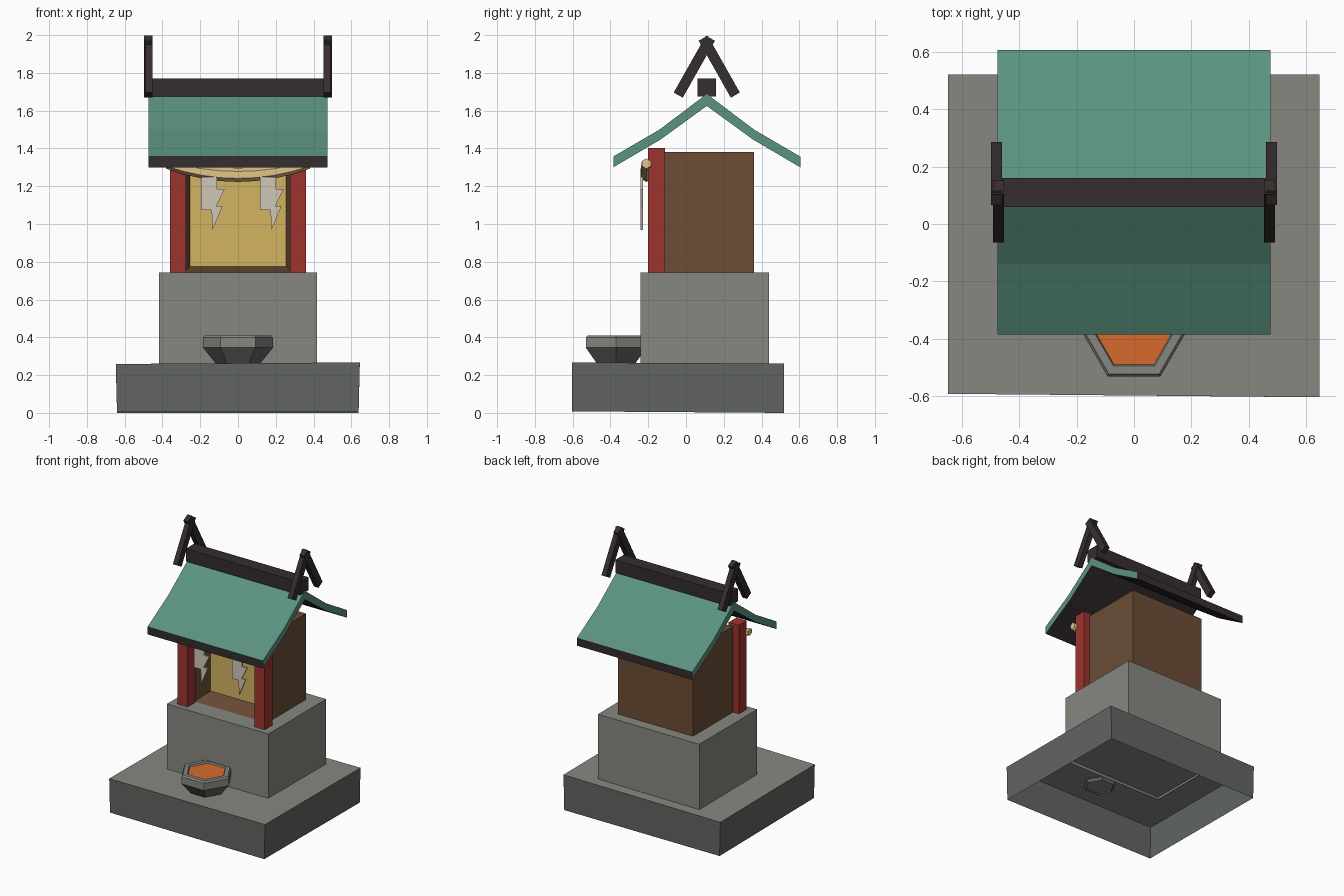
import bpy, bmesh, math
from mathutils import Matrix

if "Cube" in bpy.data.objects:
    bpy.data.objects.remove(bpy.data.objects["Cube"])


def material(name, r, g, b):
    lin = [((c / 255 + 0.055) / 1.055) ** 2.4 for c in (r, g, b)]
    m = bpy.data.materials.new(name)
    m.diffuse_color = (*lin, 1)
    m.use_nodes = True
    m.node_tree.nodes["Principled BSDF"].inputs["Base Color"].default_value = m.diffuse_color
    return m


STONE = material("light_stone", 135, 135, 129)
DARK_STONE = material("dark_stone", 97, 101, 98)
WOOD = material("brown_wood", 107, 77, 54)
GOLD = material("gold_panel", 212, 180, 97)
RED = material("red_paint", 158, 52, 47)
TEAL = material("teal_roof", 91, 147, 128)
BLACK = material("dark_timber", 54, 45, 46)
ROPE = material("straw_rope", 226, 197, 138)
PAPER = material("paper", 208, 201, 184)
FIRE = material("ember_orange", 214, 106, 44)


def finish(name, bm, *mats):
    mesh = bpy.data.meshes.new(name)
    bm.to_mesh(mesh)
    bm.free()
    for m in mats:
        mesh.materials.append(m)
    ob = bpy.data.objects.new(name, mesh)
    bpy.context.collection.objects.link(ob)
    return ob


def box_bm(x0, x1, y0, y1, z0, z1, open_bottom=False):
    bm = bmesh.new()
    bmesh.ops.create_cube(bm, size=1, matrix=Matrix.Translation(
        ((x0 + x1) / 2, (y0 + y1) / 2, (z0 + z1) / 2))
        @ Matrix.Diagonal((x1 - x0, y1 - y0, z1 - z0, 1)))
    bm.normal_update()
    if open_bottom:
        low = [f for f in bm.faces if f.normal.z < -0.5]
        bmesh.ops.delete(bm, geom=low, context='FACES')
    return bm


def prism(bm, pts, x0, x1, axis):
    """Extrude a 2D profile along x (profile y,z) or along y (profile x,z)."""
    place = (lambda d, p: (d, p[0], p[1])) if axis == 'x' else (lambda d, p: (p[0], d, p[1]))
    a = [bm.verts.new(place(x0, p)) for p in pts]
    b = [bm.verts.new(place(x1, p)) for p in pts]
    bm.faces.new(a)
    bm.faces.new(b)
    for i in range(len(pts)):
        j = (i + 1) % len(pts)
        bm.faces.new((a[i], a[j], b[j], b[i]))
    bmesh.ops.recalc_face_normals(bm, faces=bm.faces[:])


# Base slab: open underneath, slightly uneven corners, lighter top
bm = box_bm(-0.647, 0.645, -0.597, 0.52, 0.004, 0.26, True)
for v in bm.verts:
    if v.co.y < 0:
        v.co.y -= 0.006 * math.copysign(1, v.co.x)
    if v.co.z > 0.1:
        v.co.z += 0.004 * math.copysign(1, v.co.x) - 0.003 * math.copysign(1, v.co.y)
    else:
        v.co.z -= 0.004 * math.copysign(1, v.co.y)
        v.co.x *= 0.99
for f in bm.faces:
    f.material_index = 0 if f.normal.z > 0.5 else 1
finish("base_slab", bm, STONE, DARK_STONE)

# Pedestal
finish("pedestal", box_bm(-0.418, 0.418, -0.24, 0.44, 0.24, 0.742, True), STONE)

# Cabinet with tapered niche and golden back panel
bm = box_bm(-0.31, 0.31, -0.11, 0.36, 0.72, 1.38)
front = [f for f in bm.faces if f.normal.y < -0.5]
bmesh.ops.inset_region(bm, faces=front, thickness=0.028)
bmesh.ops.inset_region(bm, faces=front, thickness=0.05, depth=-0.15)
front[0].material_index = 1
finish("cabinet", bm, WOOD, GOLD)

# Front posts
for side, s in (("left", -1), ("right", 1)):
    x = sorted((0.275 * s, 0.36 * s))
    finish(side + "_post", box_bm(*x, -0.2, -0.11, 0.73, 1.402), RED)

# Bent roof: teal above and on the gable ends, dark underneath and at the eaves
RY = 0.11
half_top = [(0.495, 1.357), (0.25, 1.5), (0.025, 1.67)]
half_low = [(0.245, 1.447), (0.495, 1.3)]
profile = ([(RY - d, z) for d, z in half_top] + [(RY, 1.688)]
           + [(RY + d, z) for d, z in reversed(half_top)]
           + [(RY + d, z) for d, z in reversed(half_low)] + [(RY, 1.625)]
           + [(RY - d, z) for d, z in half_low])
bm = bmesh.new()
prism(bm, profile, -0.475, 0.475, 'x')
bm.normal_update()
for f in bm.faces:
    f.material_index = 1 if abs(f.normal.x) < 0.5 and f.normal.z < 0.1 else 0
finish("roof", bm, TEAL, BLACK)

# Ridge beam
finish("ridge_beam", box_bm(-0.47, 0.47, RY - 0.05, RY + 0.05, 1.675, 1.77), BLACK)

# Crossed finials at both ridge ends
tilt = math.radians(29.5)
for side, s in (("left", -1), ("right", 1)):
    for part, k in (("front", -1), ("back", 1)):
        bm = box_bm(-0.019, 0.019, -0.0275, 0.0275, -0.173, 0.173)
        bm.transform(Matrix.Translation((s * (0.475 + 0.003 * k), RY + 0.066 * k, 1.833))
                     @ Matrix.Rotation(tilt * k, 4, 'X'))
        finish(f"{side}_{part}_finial", bm, BLACK)

# Sagging straw rope, thicker in the middle
bm = bmesh.new()
rings = []
for i in range(9):
    t = -1 + i / 4
    r = 0.037 - 0.01 * t * t
    rings.append([bm.verts.new((0.38 * t, -0.21 + r * math.cos(a), 1.26 + 0.06 * t * t + r * math.sin(a)))
                  for a in (math.tau * k / 6 + math.pi / 6 for k in range(6))])
for p, q in zip(rings, rings[1:]):
    for k in range(6):
        bm.faces.new((p[k], p[(k + 1) % 6], q[(k + 1) % 6], q[k]))
bm.faces.new(rings[0])
bm.faces.new(rings[-1])
bmesh.ops.recalc_face_normals(bm, faces=bm.faces[:])
finish("straw_rope", bm, ROPE)

# Zigzag paper streamers
zigzag = [(-0.195, 1.25), (-0.195, 1.075), (-0.14, 1.075), (-0.135, 0.968), (-0.082, 1.095),
          (-0.115, 1.095), (-0.07, 1.185), (-0.11, 1.185), (-0.11, 1.25)]
for side, dx in (("left", 0), ("right", 0.312)):
    bm = bmesh.new()
    prism(bm, [(x + dx, z) for x, z in zigzag], -0.24, -0.228, 'y')
    finish(side + "_paper_streamer", bm, PAPER)

# Six-sided fire bowl with ember surface
bm = bmesh.new()
rings = [[bm.verts.new((r * math.cos(k * math.tau / 6), -0.37 + r * math.sin(k * math.tau / 6), z))
          for k in range(6)]
         for r, z in ((0.1, 0.24), (0.185, 0.345), (0.185, 0.398), (0.175, 0.41), (0.143, 0.41), (0.138, 0.398))]
for n, (p, q) in enumerate(zip(rings, rings[1:])):
    for k in range(6):
        f = bm.faces.new((p[k], p[(k + 1) % 6], q[(k + 1) % 6], q[k]))
        f.material_index = 1 if n == 0 else 0
bm.faces.new(rings[-1]).material_index = 2
finish("fire_bowl", bm, STONE, DARK_STONE, FIRE)
